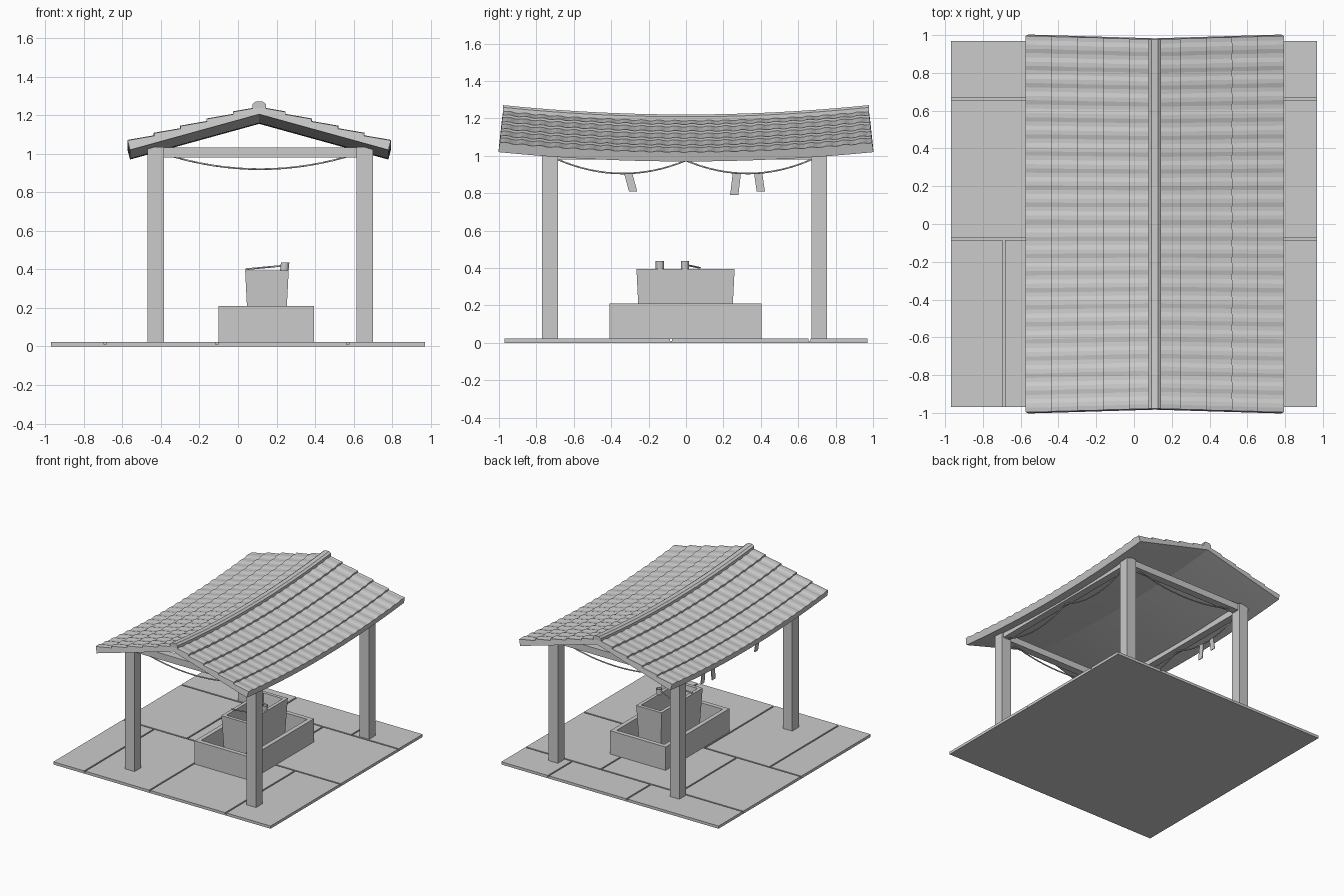
import bpy, bmesh, math
from mathutils import Vector

if "Cube" in bpy.data.objects:
    bpy.data.objects.remove(bpy.data.objects["Cube"])


def finish(name, bm):
    bmesh.ops.recalc_face_normals(bm, faces=bm.faces)
    me = bpy.data.meshes.new(name)
    bm.to_mesh(me)
    bm.free()
    ob = bpy.data.objects.new(name, me)
    bpy.context.collection.objects.link(ob)
    return ob


def loft(name, rings, caps=True):
    """Skin closed rings of equal length into a solid."""
    bm = bmesh.new()
    vs = [[bm.verts.new(p) for p in r] for r in rings]
    n = len(rings[0])
    for a, b in zip(vs, vs[1:]):
        for i in range(n):
            j = (i + 1) % n
            bm.faces.new((a[i], a[j], b[j], b[i]))
    if caps:
        bm.faces.new(vs[0])
        bm.faces.new(vs[-1])
    return finish(name, bm)


def rect(x0, x1, y0, y1, z):
    return [(x0, y0, z), (x1, y0, z), (x1, y1, z), (x0, y1, z)]


def box(name, x0, x1, y0, y1, z0, z1):
    return loft(name, [rect(x0, x1, y0, y1, z0), rect(x0, x1, y0, y1, z1)])


def basin(name, x0, x1, y0, y1, z0, z1, wall, floor, taper):
    """Open tub: outer skin, rim and inner skin."""
    t, w = taper, wall
    return loft(name, [
        rect(x0 + t, x1 - t, y0 + t, y1 - t, z0),
        rect(x0, x1, y0, y1, z1),
        rect(x0 + w, x1 - w, y0 + w, y1 - w, z1),
        rect(x0 + w + t, x1 - w - t, y0 + w + t, y1 - w - t, floor)])


def tube(name, pts, radius):
    cu = bpy.data.curves.new(name, 'CURVE')
    cu.dimensions = '3D'
    cu.bevel_depth = radius
    cu.bevel_resolution = 1
    cu.use_fill_caps = True
    sp = cu.splines.new('POLY')
    sp.points.add(len(pts) - 1)
    for p, q in zip(sp.points, pts):
        p.co = (*q, 1)
    ob = bpy.data.objects.new(name, cu)
    bpy.context.collection.objects.link(ob)


def rope(name, a, b, sag):
    a, b = Vector(a), Vector(b)
    pts = []
    for i in range(17):
        t = i / 16
        p = a.lerp(b, t)
        p.z -= sag * 4 * t * (1 - t)
        pts.append(p)
    tube(name, pts, 0.005)


# Paved floor: base slab and paving stones separated by grooves
E, G = 0.97, 0.006
box("floor_base", -E, E, -E, E, 0, 0.011)
rows = [(-E, -0.08, [-0.69, -0.11, 0.57]),
        (-0.08, 0.66, [-0.40, 0.30]),
        (0.66, E, [-0.15, 0.55])]
for y0, y1, cuts in rows:
    xs = [-E] + cuts + [E]
    for x0, x1 in zip(xs, xs[1:]):
        box("paving_stone",
            x0 + G * (x0 > -E), x1 - G * (x1 < E),
            y0 + G * (y0 > -E), y1 - G * (y1 < E), 0.005, 0.022)

# Posts and beams
PX, PY = (-0.427, 0.658), (-0.727, 0.713)
for x in PX:
    for y in PY:
        box("post", x - 0.042, x + 0.042, y - 0.042, y + 0.042, 0.02, 1.035)
    box("side_beam", x - 0.03, x + 0.03, PY[0], PY[1], 0.98, 1.03)
for y in PY:
    box("cross_beam", PX[0], PX[1], y - 0.03, y + 0.03, 0.98, 1.033)

# Ropes swagged under the beams
for y in PY:
    rope("cross_rope", (-0.385, y, 1.0), (0.615, y, 1.0), 0.08)
for x in PX:
    rope("side_rope", (x, -0.685, 0.98), (x, 0, 0.975), 0.072)
    rope("side_rope", (x, 0, 0.975), (x, 0.67, 0.98), 0.072)

# Paper tags: top centre y, bottom centre y, top z, bottom z
for ya, yb, za, zb in [(-0.31, -0.283, 0.91, 0.81),
                       (0.272, 0.258, 0.91, 0.79),
                       (0.386, 0.40, 0.905, 0.81)]:
    x, w, d = PX[0], 0.022, 0.003
    loft("paper_tag", [rect(x - d, x + d, yb - w, yb + w, zb),
                       rect(x - d, x + d, ya - w, ya + w, za)])

# Roof: each side is one curved shell with stepped, rippled tile courses
RX, COLS, COURSES = 0.11, 22, 5


def roof_pt(side, s, t, h):
    x = RX + side * (0.67 * s + 0.27 * h * s)
    y = t * (0.978 + 0.02 * s - 0.15 * h + 0.005)
    return (x, y, 1.155 - 0.185 * s + 0.05 * t * t + h)


profile = []
for r in range(COURSES):
    profile += [(r / COURSES, 0.038), ((r + 1) / COURSES, 0.051)]
for side, label in ((-1, "left_roof"), (1, "right_roof")):
    rings = []
    steps = COLS * 4
    for i in range(steps + 1):
        t = -1 + 2 * i / steps
        wave = 0.005 * (0, 1, 1, 0)[i % 4] - 0.002
        ring = [roof_pt(side, s, t, h + wave) for s, h in profile]
        ring += [roof_pt(side, 1, t, 0), roof_pt(side, 0, t, 0)]
        rings.append(ring)
    loft(label, rings)

# Ridge cap following the roof sweep
rings = []
for i in range(25):
    t = -1 + i / 12
    z = 1.155 + 0.05 * t * t
    rings.append([(RX + dx, t * 0.978, z + dz) for dx, dz in
                  [(-0.034, 0.03), (-0.034, 0.054), (-0.018, 0.066),
                   (0.018, 0.066), (0.034, 0.054), (0.034, 0.03)]])
loft("ridge_cap", rings)

# Outer trough and tapered water basin
basin("outer_trough", -0.10, 0.395, -0.41, 0.403, 0.02, 0.21, 0.035, 0.05, 0)
basin("water_basin", 0.037, 0.263, -0.265, 0.26, 0.04, 0.395, 0.027, 0.26, 0.018)

# Ladles: open cup and handle
for y, tail in ((-0.14, -0.14), (-0.005, 0.075)):
    def ring(r, z):
        return [(0.242 + 0.1 * (z - 0.41) + r * math.cos(k * math.tau / 12),
                 y + r * math.sin(k * math.tau / 12), z) for k in range(12)]
    loft("ladle_cup", [ring(0.022, 0.393), ring(0.022, 0.437),
                       ring(0.018, 0.437), ring(0.018, 0.40)])
    tube("ladle_handle", [(0.222, y, 0.418), (0.04, tail, 0.401)], 0.005)
